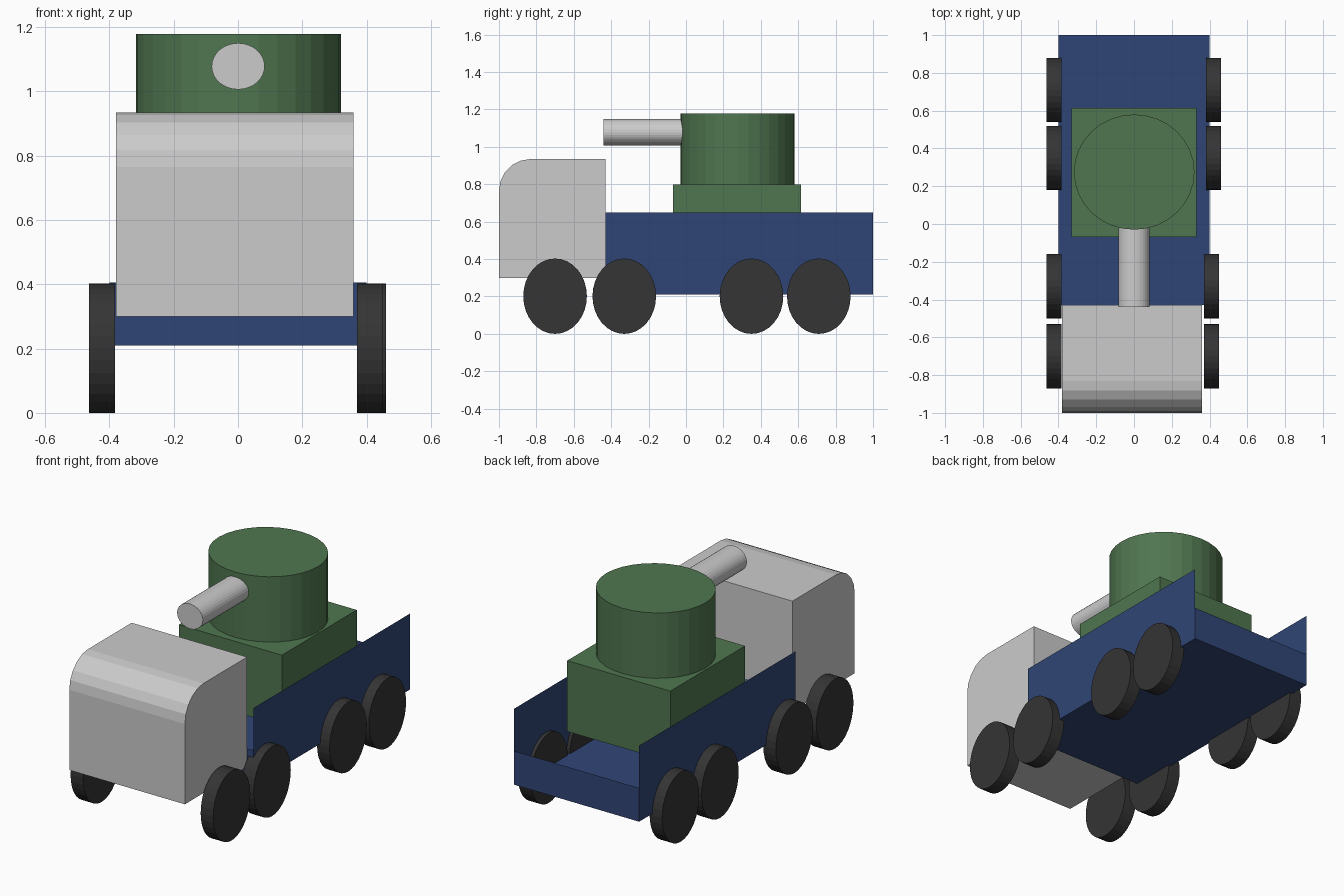
import bpy, bmesh, math
from mathutils import Matrix, Vector

if "Cube" in bpy.data.objects:
    bpy.data.objects.remove(bpy.data.objects["Cube"])


def material(name, rgb):
    m = bpy.data.materials.new(name)
    m.diffuse_color = (*rgb, 1)
    m.use_nodes = True
    m.node_tree.nodes["Principled BSDF"].inputs["Base Color"].default_value = m.diffuse_color
    return m


BLUE = material("blue", (0.03, 0.06, 0.18))
GREEN = material("green", (0.08, 0.18, 0.08))
BLACK = material("black", (0.035, 0.035, 0.035))


def finish(name, bm, mat=None):
    bmesh.ops.recalc_face_normals(bm, faces=bm.faces)
    mesh = bpy.data.meshes.new(name)
    bm.to_mesh(mesh)
    bm.free()
    ob = bpy.data.objects.new(name, mesh)
    bpy.context.collection.objects.link(ob)
    if mat:
        mesh.materials.append(mat)
    return ob


def box_mesh(lo, hi):
    lo, hi = Vector(lo), Vector(hi)
    bm = bmesh.new()
    bmesh.ops.create_cube(bm, size=1, matrix=Matrix.Translation((lo + hi) / 2)
                          @ Matrix.Diagonal((*(hi - lo), 1)))
    return bm


def cylinder(name, lo, hi, axis, mat=None, sides=32):
    """Elliptical cylinder filling the box lo..hi, along the named axis."""
    lo, hi = Vector(lo), Vector(hi)
    turn = {"X": Matrix.Rotation(math.pi / 2, 4, "Y"),
            "Y": Matrix.Rotation(math.pi / 2, 4, "X"),
            "Z": Matrix.Identity(4)}[axis]
    bm = bmesh.new()
    bmesh.ops.create_cone(bm, cap_ends=True, segments=sides, radius1=0.5, radius2=0.5, depth=1,
                          matrix=Matrix.Translation((lo + hi) / 2)
                          @ Matrix.Diagonal((*(hi - lo), 1)) @ turn)
    return finish(name, bm, mat)


# Cab with a rounded upper front edge
bm = box_mesh((-0.38, -1, 0.30), (0.36, -0.43, 0.935))
edge = [e for e in bm.edges if all(v.co.y < -0.9 and v.co.z > 0.9 for v in e.verts)]
bmesh.ops.bevel(bm, geom=edge, offset=0.17, offset_type='OFFSET', segments=5,
                profile=0.5, affect='EDGES')
finish("cab", bm)

# Cargo bed: thin sheet tray with tall sides and low end panels
bm = bmesh.new()
X, Y0, Y1, Z0, Z_END, Z_SIDE = 0.40, -0.43, 1.0, 0.21, 0.405, 0.65


def sheet(*pts):
    bm.faces.new([bm.verts.new(p) for p in pts])


sheet((-X, Y0, Z0), (X, Y0, Z0), (X, Y1, Z0), (-X, Y1, Z0))
for s in (-X, X):
    sheet((s, Y0, Z0), (s, Y1, Z0), (s, Y1, Z_SIDE), (s, Y0, Z_SIDE))
for y in (Y0, Y1):
    sheet((-X, y, Z0), (X, y, Z0), (X, y, Z_END), (-X, y, Z_END))
bmesh.ops.remove_doubles(bm, verts=bm.verts, dist=1e-5)
finish("cargo_bed", bm, BLUE)

# Turret block, drum and gun barrel
finish("turret_base", box_mesh((-0.33, -0.07, 0.39), (0.33, 0.615, 0.80)), GREEN)
cylinder("turret", (-0.318, -0.03, 0.80), (0.32, 0.58, 1.178), "Z", GREEN)
cylinder("gun_barrel", (-0.082, -0.44, 1.006), (0.083, -0.02, 1.15), "Y")

# Four axles of wheels
for i, (y, right) in enumerate([(-0.70, 0.37), (-0.33, 0.37), (0.35, 0.38), (0.71, 0.38)]):
    for side, x in (("left", -0.463), ("right", right)):
        cylinder(f"wheel_{side}_{i + 1}", (x, y - 0.17, 0), (x + 0.08, y + 0.17, 0.403), "X", BLACK)
